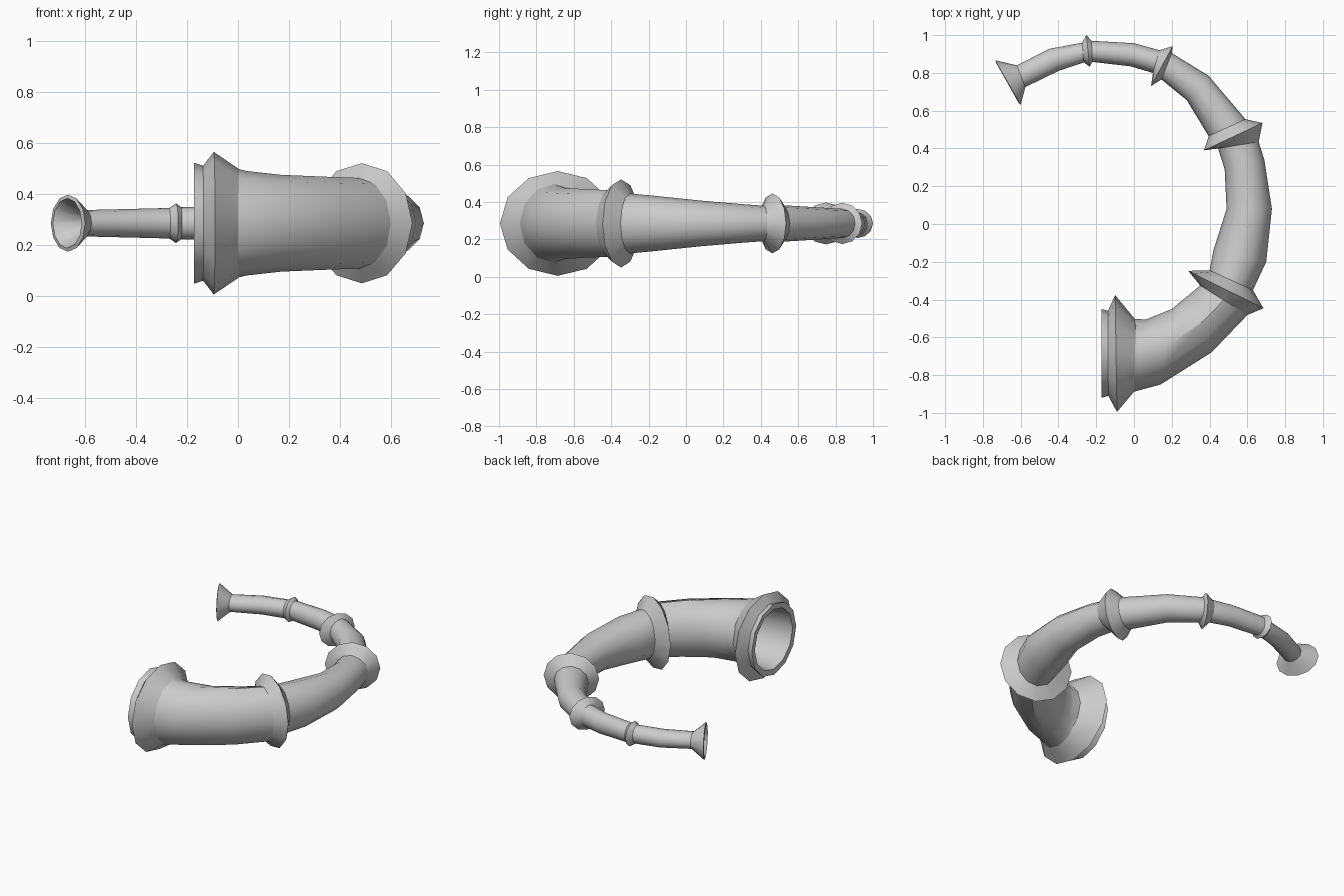
import bpy, bmesh, math
from mathutils import Vector

SIDES = 12
ZC = 0.285


def loft(name, sections, cap_end=False):
    """Sections: (inner x, inner y, outer x, outer y, half height)."""
    bm = bmesh.new()
    rings = []
    for ix, iy, ox, oy, rz in sections:
        a, b = Vector((ix, iy, ZC)), Vector((ox, oy, ZC))
        c, u = (a + b) / 2, (b - a) / 2
        ring = []
        for i in range(SIDES):
            t = 2 * math.pi * i / SIDES
            ring.append(bm.verts.new(c + u * math.cos(t) + Vector((0, 0, rz * math.sin(t)))))
        rings.append(ring)
    for r, s in zip(rings, rings[1:]):
        for i in range(SIDES):
            j = (i + 1) % SIDES
            bm.faces.new((r[i], r[j], s[j], s[i]))
    if cap_end:
        bm.faces.new(rings[-1])
    bmesh.ops.recalc_face_normals(bm, faces=bm.faces[:])
    me = bpy.data.meshes.new(name)
    bm.to_mesh(me)
    bm.free()
    ob = bpy.data.objects.new(name, me)
    bpy.context.collection.objects.link(ob)
    bpy.ops.object.select_all(action='DESELECT')
    ob.select_set(True)
    bpy.context.view_layer.objects.active = ob
    bpy.ops.object.shade_smooth_by_angle(angle=math.radians(35))
    return ob


# sections where a pipe meets its neighbouring band
bell_base = (0.01, -0.51, 0.00, -0.888, 0.212)
band1_a = (0.35, -0.325, 0.60, -0.482, 0.178)
band1_b = (0.40, -0.245, 0.63, -0.35, 0.16)
band2_a = (0.445, 0.40, 0.66, 0.435, 0.095)
band2_b = (0.395, 0.465, 0.59, 0.555, 0.098)
band3_a = (0.145, 0.765, 0.20, 0.905, 0.078)
band3_b = (0.10, 0.80, 0.135, 0.92, 0.072)
band4_a = (-0.22, 0.858, -0.225, 0.97, 0.063)
band4_b = (-0.265, 0.855, -0.275, 0.96, 0.06)
flare_base = (-0.575, 0.725, -0.62, 0.84, 0.052)

# wide bell mouth, including its rim and inside wall
loft("bell_mouth", [
    (0.30, -0.44, 0.30, -0.70, 0.155),
    (0.12, -0.51, 0.10, -0.85, 0.175),
    (-0.02, -0.50, -0.02, -0.87, 0.185),
    (-0.17, -0.485, -0.17, -0.885, 0.20),
    (-0.172, -0.45, -0.172, -0.92, 0.237),
    (-0.138, -0.46, -0.136, -0.91, 0.226),
    (-0.10, -0.376, -0.09, -0.995, 0.28),
    bell_base])

# pipes, from wide to narrow
loft("bell_pipe", [bell_base, (0.04, -0.515, 0.03, -0.88, 0.205),
                   (0.20, -0.45, 0.14, -0.85, 0.19),
                   (0.315, -0.355, 0.41, -0.68, 0.182), band1_a])
loft("long_pipe", [band1_b, (0.42, -0.14, 0.70, -0.20, 0.148),
                   (0.49, 0.08, 0.73, 0.08, 0.122),
                   (0.48, 0.29, 0.69, 0.34, 0.102), band2_a])
loft("upper_pipe", [band2_b, (0.28, 0.655, 0.395, 0.785, 0.085), band3_a])
loft("narrow_pipe", [band3_b, (-0.02, 0.835, 0.00, 0.957, 0.067), band4_a])
loft("mouth_pipe", [band4_b, (-0.40, 0.81, -0.45, 0.927, 0.056), flare_base])

# ridged bands
loft("large_band", [band1_a, (0.287, -0.248, 0.685, -0.446, 0.236), band1_b])
loft("middle_band", [band2_a, (0.37, 0.39, 0.68, 0.535, 0.16), band2_b])
loft("small_band", [band3_a, (0.09, 0.73, 0.205, 0.942, 0.11), band3_b])
loft("thin_band", [band4_a, (-0.235, 0.833, -0.252, 1.0, 0.078), band4_b])

# flared mouthpiece with a hollow inside
loft("mouthpiece", [flare_base, (-0.60, 0.63, -0.735, 0.867, 0.112),
                    (-0.614, 0.646, -0.727, 0.848, 0.098),
                    (-0.575, 0.735, -0.618, 0.83, 0.043),
                    (-0.45, 0.80, -0.485, 0.885, 0.04)], cap_end=True)
